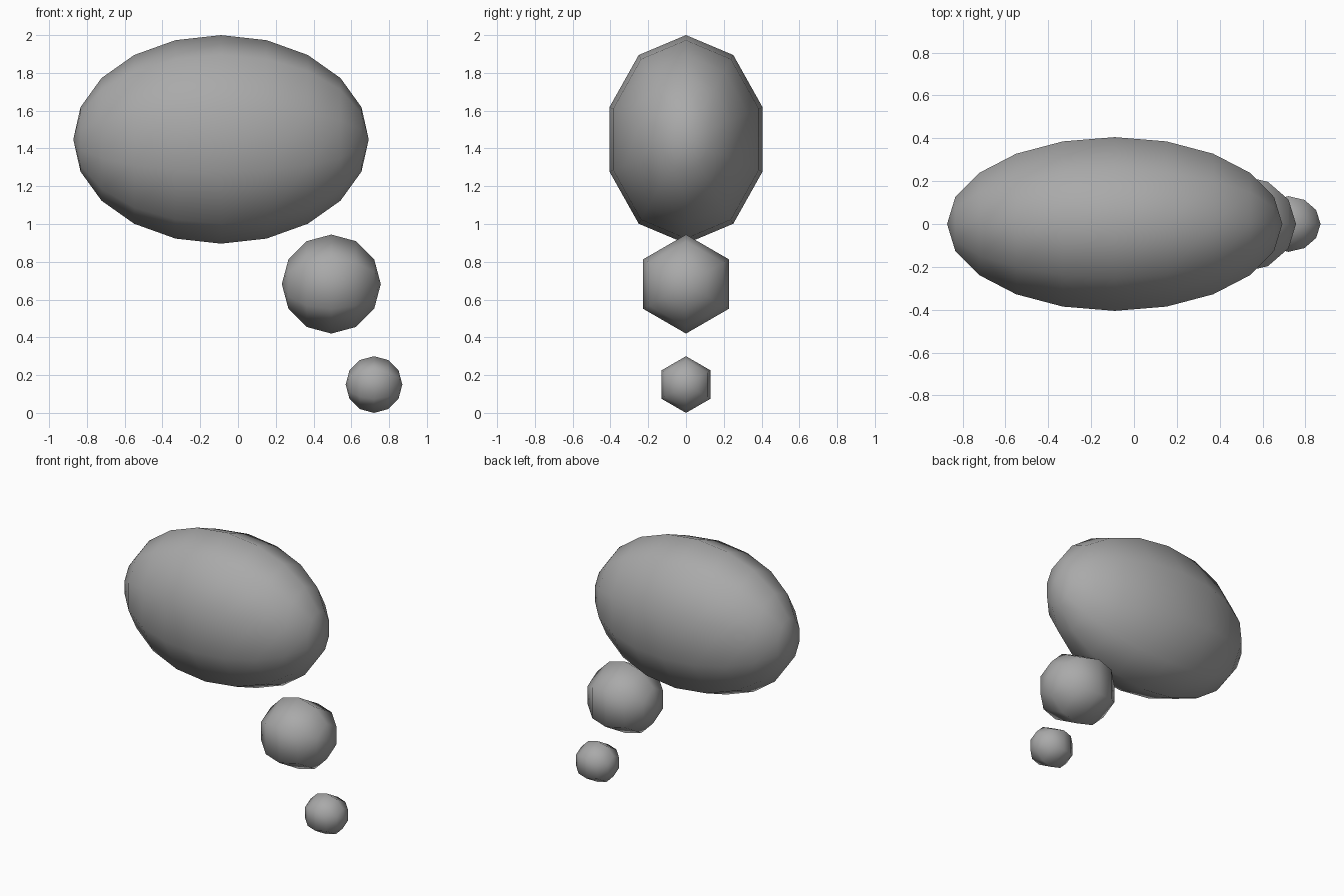
import bpy
import bmesh
from math import pi, sin, cos
from mathutils import Vector

cube = bpy.data.objects.get("Cube")
if cube:
    bpy.data.objects.remove(cube, do_unlink=True)

# Single flat colour
grey = bpy.data.materials.new("mid_grey")
grey.use_nodes = True
colour = (0.4, 0.4, 0.4, 1.0)
grey.diffuse_color = colour
for node in grey.node_tree.nodes:
    if node.type == 'BSDF_PRINCIPLED':
        node.inputs["Base Color"].default_value = colour


def bubble(name, centre, radii, count):
    """Ellipsoid with poles along x, made by spinning a half circle."""
    bm = bmesh.new()
    arc = [bm.verts.new((cos(pi * i / count), 0, sin(pi * i / count)))
           for i in range(count + 1)]
    edges = [bm.edges.new(pair) for pair in zip(arc, arc[1:])]
    bmesh.ops.spin(bm, geom=arc + edges, cent=(0, 0, 0), axis=(1, 0, 0),
                   angle=2 * pi, steps=count)
    bmesh.ops.remove_doubles(bm, verts=bm.verts, dist=0.001)
    bmesh.ops.scale(bm, verts=bm.verts, vec=Vector(radii))
    bmesh.ops.recalc_face_normals(bm, faces=bm.faces)
    for face in bm.faces:
        face.smooth = True
    mesh = bpy.data.meshes.new(name)
    bm.to_mesh(mesh)
    bm.free()
    mesh.materials.append(grey)
    obj = bpy.data.objects.new(name, mesh)
    obj.location = centre
    bpy.context.collection.objects.link(obj)
    return obj


# Main cloud and the two trailing bubbles
bubble("main_bubble", (-0.09, 0, 1.448), (0.782, 0.426, 0.552), 10)
bubble("middle_bubble", (0.494, 0, 0.682), (0.262, 0.262, 0.262), 6)
bubble("small_bubble", (0.72, 0, 0.15), (0.15, 0.15, 0.15), 6)
